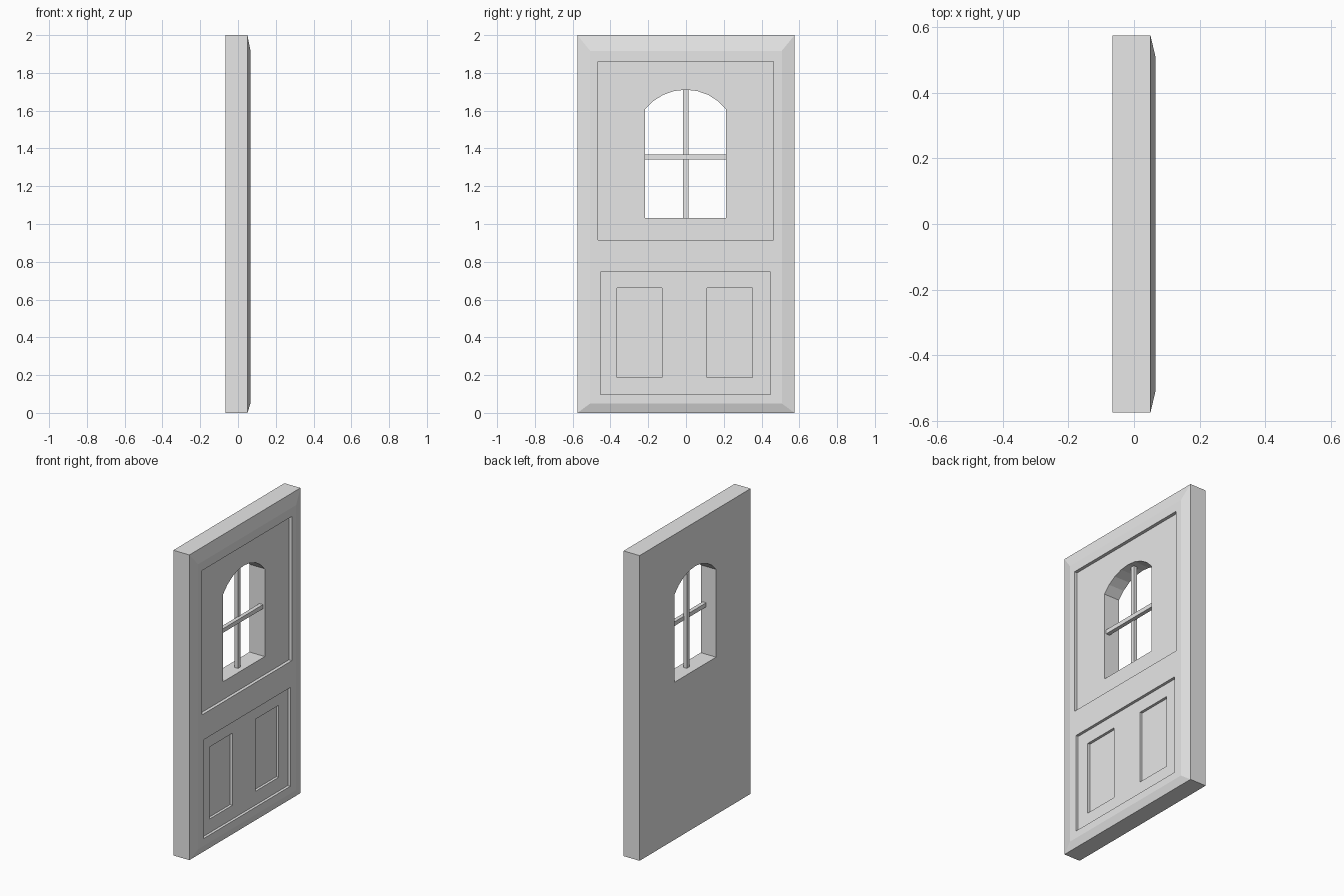
import bpy, bmesh, math

if "Cube" in bpy.data.objects:
    bpy.data.objects.remove(bpy.data.objects["Cube"])

paint = bpy.data.materials.new("light_grey")
paint.diffuse_color = (0.8, 0.8, 0.8, 1)
paint.use_nodes = True
paint.node_tree.nodes["Principled BSDF"].inputs["Base Color"].default_value = paint.diffuse_color


def make_object(name, bm):
    bmesh.ops.recalc_face_normals(bm, faces=bm.faces)
    mesh = bpy.data.meshes.new(name)
    bm.to_mesh(mesh)
    bm.free()
    mesh.materials.append(paint)
    obj = bpy.data.objects.new(name, mesh)
    bpy.context.collection.objects.link(obj)
    return obj


def loft(name, rings):
    """Closed solid through rings of (x, [(y, z), ...]) with equal counts."""
    bm = bmesh.new()
    loops = [[bm.verts.new((x, y, z)) for y, z in pts] for x, pts in rings]
    n = len(loops[0])
    for a, b in zip(loops, loops[1:]):
        for i in range(n):
            j = (i + 1) % n
            bm.faces.new((a[i], a[j], b[j], b[i]))
    bm.faces.new(loops[0])
    bm.faces.new(loops[-1])
    return make_object(name, bm)


def rect(y0, y1, z0, z1):
    return [(y0, z0), (y1, z0), (y1, z1), (y0, z1)]


def block(name, x0, x1, *sides):
    return loft(name, [(x0, rect(*sides)), (x1, rect(*sides))])


def carve(target, cutter):
    cutter.hide_render = True
    mod = target.modifiers.new(cutter.name, "BOOLEAN")
    mod.operation = "DIFFERENCE"
    mod.solver = "EXACT"
    mod.object = cutter
    bpy.context.view_layer.objects.active = target
    bpy.ops.object.modifier_apply(modifier=mod.name)
    bpy.data.objects.remove(cutter, do_unlink=True)


# Door slab with sloping borders on its decorated face
outer = rect(-0.575, 0.575, 0, 2)
door = loft("door_slab", [(-0.066, outer), (0.05, outer),
                          (0.066, rect(-0.507, 0.507, 0.05, 1.917))])

# Recessed panels, the two small ones sunk into the lower one
carve(door, block("upper_panel", 0.045, 0.2, -0.466, 0.463, 0.915, 1.86))
carve(door, block("lower_panel", 0.048, 0.2, -0.452, 0.447, 0.098, 0.745))
for y0, y1 in ((-0.365, -0.126), (0.112, 0.352)):
    carve(door, block("small_panel", 0.031, 0.2, y0, y1, 0.188, 0.66))

# Arched window opening
yc, half, sill, spring, rise = -0.002, 0.215, 1.032, 1.607, 0.104
radius = (half ** 2 + rise ** 2) / (2 * rise)
sweep = math.asin(half / radius)
steps = 8
arch = [(yc - half, sill), (yc + half, sill)]
for i in range(steps + 1):
    a = sweep * (1 - 2 * i / steps)
    arch.append((yc + radius * math.sin(a),
                 spring + rise - radius + radius * math.cos(a)))
carve(door, loft("window_opening", [(-0.3, arch), (0.3, arch)]))

# Crossed window bars, the horizontal one in front
block("vertical_window_bar", -0.014, 0.011, -0.015, 0.012, 1.03, 1.712)
block("horizontal_window_bar", 0.006, 0.032, -0.218, 0.214, 1.342, 1.369)
